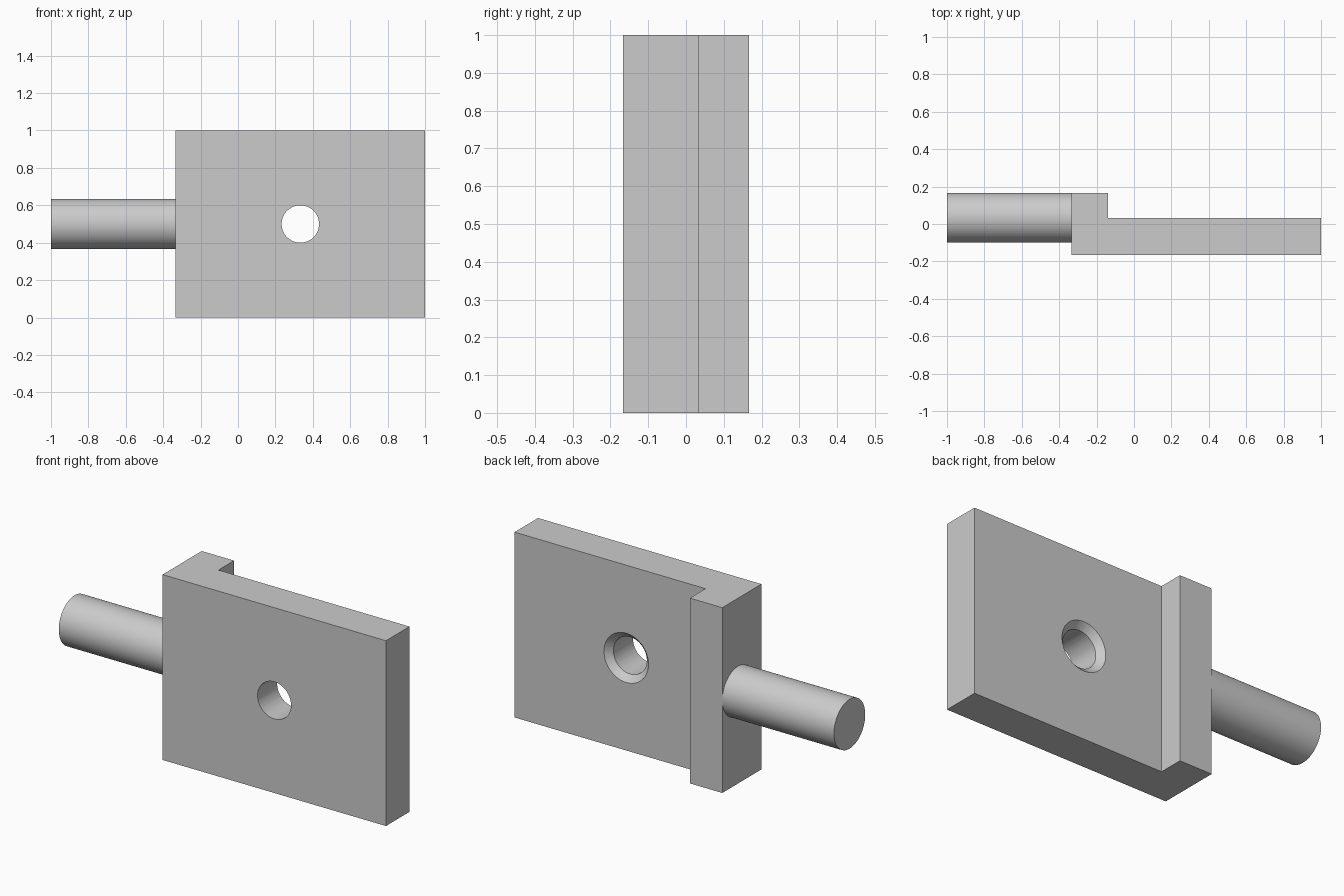
import bpy, bmesh
from math import pi, cos, sin, radians
from mathutils import Matrix

cube = bpy.data.objects.get("Cube")
if cube:
    bpy.data.objects.remove(cube, do_unlink=True)

# Dimensions
LEFT, RIGHT, STEP = -1 / 3, 1.0, -0.14
FRONT, FACE, BACK = -1 / 6, 1 / 30, 1 / 6
HEIGHT, MID = 1.0, 0.5
HOLE_X, HOLE_R, SINK_R = 1 / 3, 0.1, 0.133
SHAFT_R = BACK - FACE
SEGMENTS = 64

# Single plain metal colour
metal = bpy.data.materials.new("plain grey")
metal.use_nodes = True
grey = (0.6, 0.6, 0.6, 1)
metal.diffuse_color = grey
metal.node_tree.nodes["Principled BSDF"].inputs["Base Color"].default_value = grey


def add_object(name, bm):
    bmesh.ops.recalc_face_normals(bm, faces=bm.faces)
    mesh = bpy.data.meshes.new(name)
    bm.to_mesh(mesh)
    bm.free()
    mesh.materials.append(metal)
    obj = bpy.data.objects.new(name, mesh)
    bpy.context.collection.objects.link(obj)
    return obj


def smooth(obj):
    bpy.ops.object.select_all(action="DESELECT")
    obj.select_set(True)
    bpy.context.view_layer.objects.active = obj
    bpy.ops.object.shade_smooth_by_angle(angle=radians(30))


# Stepped plate: L-shaped outline raised to full height
outline = [(LEFT, FRONT), (RIGHT, FRONT), (RIGHT, FACE),
           (STEP, FACE), (STEP, BACK), (LEFT, BACK)]
bm = bmesh.new()
base = bm.faces.new([bm.verts.new((x, y, 0)) for x, y in outline])
raised = bmesh.ops.extrude_face_region(bm, geom=[base])["geom"]
bmesh.ops.translate(bm, vec=(0, 0, HEIGHT),
                    verts=[v for v in raised if isinstance(v, bmesh.types.BMVert)])
plate = add_object("stepped_plate", bm)

# Countersunk hole cutter: stacked rings along y, flared at the back face
over = 0.02
profile = [(FRONT - over, HOLE_R), (FACE - (SINK_R - HOLE_R), HOLE_R),
           (FACE + over, SINK_R + over)]
bm = bmesh.new()
rings = []
for y, r in profile:
    rings.append([bm.verts.new((HOLE_X + r * cos(2 * pi * i / SEGMENTS), y,
                                MID + r * sin(2 * pi * i / SEGMENTS)))
                  for i in range(SEGMENTS)])
for a, b in zip(rings, rings[1:]):
    for i in range(SEGMENTS):
        j = (i + 1) % SEGMENTS
        bm.faces.new((a[i], a[j], b[j], b[i]))
bm.faces.new(rings[0])
bm.faces.new(rings[-1])
cutter = add_object("hole_cutter", bm)
cutter.hide_render = True

smooth(plate)
cut = plate.modifiers.new("countersunk hole", "BOOLEAN")
cut.operation = "DIFFERENCE"
cut.solver = "EXACT"
cut.object = cutter
bpy.ops.object.modifier_apply(modifier=cut.name)
bpy.data.objects.remove(cutter, do_unlink=True)
smooth(plate)

# Round shaft standing out from the thick edge
bm = bmesh.new()
length = LEFT + 1
bmesh.ops.create_cone(bm, cap_ends=True, segments=SEGMENTS, radius1=SHAFT_R,
                      radius2=SHAFT_R, depth=length,
                      matrix=Matrix.Translation((-1 + length / 2, FACE, MID))
                      @ Matrix.Rotation(pi / 2, 4, "Y"))
smooth(add_object("shaft", bm))
